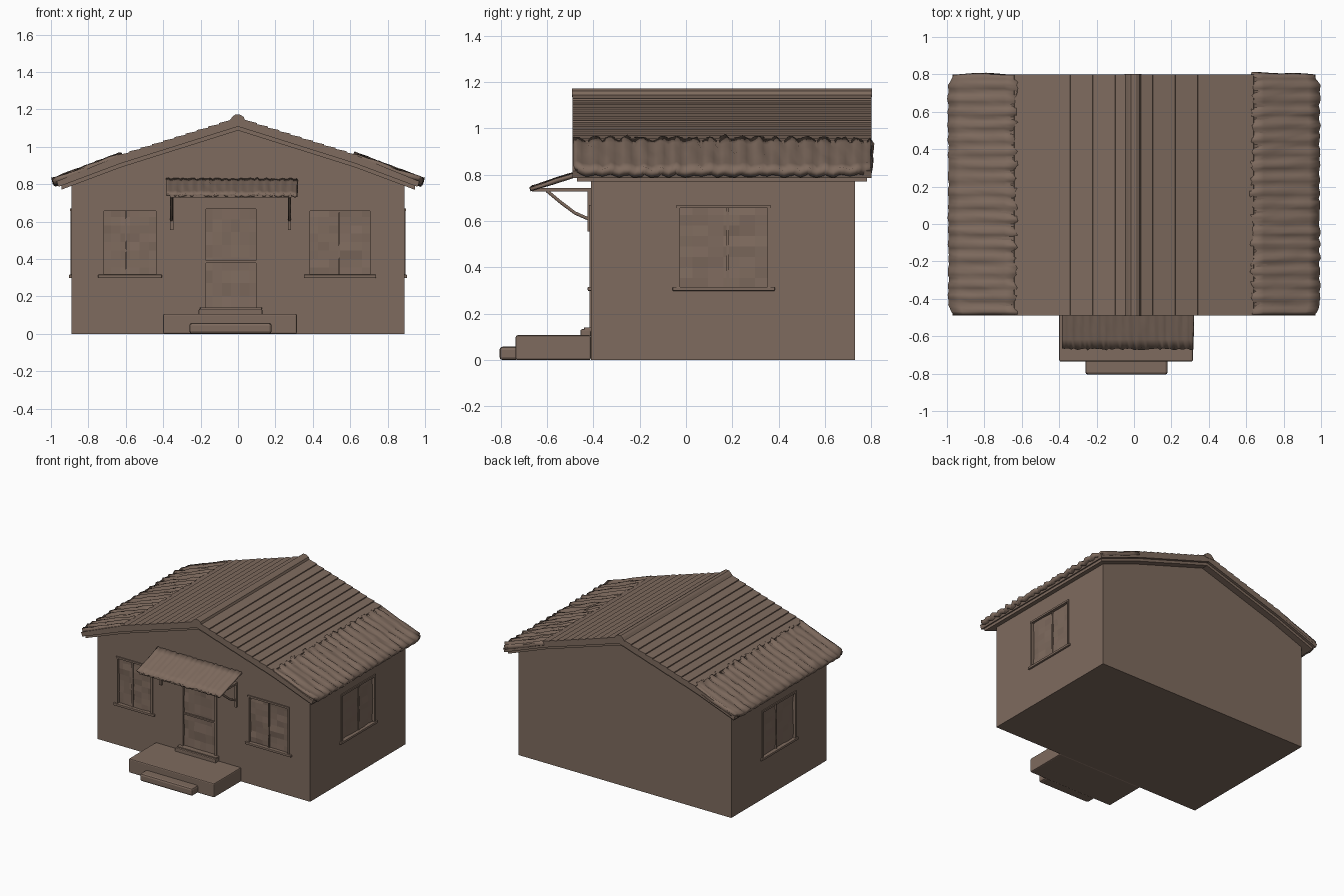
import bpy, bmesh, math, random
from mathutils import Vector

random.seed(4)
old = bpy.data.objects.get("Cube")
if old:
    bpy.data.objects.remove(old, do_unlink=True)

# One clay brown for the whole house
CLAY = (0.21, 0.146, 0.112, 1)
clay = bpy.data.materials.new("clay_brown")
clay.use_nodes = True
clay.diffuse_color = CLAY
clay.node_tree.nodes["Principled BSDF"].inputs["Base Color"].default_value = CLAY

WALL_X, FRONT, BACK = 0.89, -0.41, 0.73
ROOF_FRONT, ROOF_BACK = -0.49, 0.80


def finish(name, bm):
    mesh = bpy.data.meshes.new(name)
    bm.to_mesh(mesh)
    bm.free()
    mesh.materials.append(clay)
    obj = bpy.data.objects.new(name, mesh)
    bpy.context.scene.collection.objects.link(obj)
    return obj


def prism(name, profile, y0, y1):
    """Extrude an x-z outline along y."""
    bm = bmesh.new()
    face = bm.faces.new([bm.verts.new((x, y0, z)) for x, z in profile])
    out = bmesh.ops.extrude_face_region(bm, geom=[face])["geom"]
    moved = [g for g in out if isinstance(g, bmesh.types.BMVert)]
    bmesh.ops.translate(bm, vec=(0, y1 - y0, 0), verts=moved)
    bmesh.ops.recalc_face_normals(bm, faces=bm.faces)
    return finish(name, bm)


def box(name, lo, hi, bevel=0):
    obj = prism(name, [(lo[0], lo[2]), (hi[0], lo[2]), (hi[0], hi[2]), (lo[0], hi[2])], lo[1], hi[1])
    if bevel:
        mod = obj.modifiers.new("Bevel", "BEVEL")
        mod.width, mod.segments = bevel, 2
    return obj


def sheet(name, point, nu, nv, thickness, up=Vector((0, 0, 1))):
    """Grid surface from a function of u, v in 0..1."""
    bm = bmesh.new()
    grid = [[bm.verts.new(point(i / nu, j / nv)) for j in range(nv + 1)] for i in range(nu + 1)]
    for i in range(nu):
        for j in range(nv):
            bm.faces.new((grid[i][j], grid[i + 1][j], grid[i + 1][j + 1], grid[i][j + 1]))
    bm.normal_update()
    if sum(f.normal.dot(up) for f in bm.faces) < 0:
        bmesh.ops.reverse_faces(bm, faces=bm.faces)
    obj = finish(name, bm)
    if thickness:
        mod = obj.modifiers.new("Solidify", "SOLIDIFY")
        mod.thickness, mod.offset = thickness, -1
    return obj


def roof_z(x):
    x = abs(x)
    return 1.153 - 0.315 * x - 0.06 * max(0, x - 0.63)


# Walls with gables
walls = prism("walls", [(-WALL_X, 0), (WALL_X, 0), (WALL_X, 0.82), (0, 1.115), (-WALL_X, 0.82)], FRONT, BACK)


def recess(lo, hi):
    cutter = box("recess_cutter", lo, hi)
    cutter.hide_render = True
    mod = walls.modifiers.new("Recess", "BOOLEAN")
    mod.operation, mod.solver, mod.object = "DIFFERENCE", "EXACT", cutter
    cutter.hide_viewport = True


def opening(name, wall, a0, a1, z0, z1, sill, rail=None, mullion=None):
    """Framed opening; wall is 'front', 'left' or 'right', a runs along it."""
    def at(a, out, z):
        if wall == "front":
            return (a, FRONT - out, z)
        return ((WALL_X + out) * (1 if wall == "left" else -1), a, z)

    def bar(part, a, b, c, d, inner, outer, bevel=0):
        p, q = at(a, inner, c), at(b, outer, d)
        return box(name + "_" + part, [min(s) for s in zip(p, q)], [max(s) for s in zip(p, q)], bevel)

    p, q = at(a0, -0.025, z0), at(a1, 0.05, z1)
    recess([min(s) for s in zip(p, q)], [max(s) for s in zip(p, q)])

    # Wavy pane set back in the opening
    def pane(u, v):
        return at(a0 + u * (a1 - a0), -0.012 + random.uniform(-0.005, 0.005), z0 + v * (z1 - z0))
    normal = Vector(at(0, 1, 0)) - Vector(at(0, 0, 0))
    sheet(name + "_pane", pane, 6, 8, 0, normal)
    w = 0.014
    bar("jamb_a", a0, a0 + w, z0, z1, -0.02, 0.006)
    bar("jamb_b", a1 - w, a1, z0, z1, -0.02, 0.006)
    bar("head", a0, a1, z1 - w, z1, -0.02, 0.008)
    bar("sill", a0 - 0.018, a1 + 0.018, z0 - 0.012, z0 + 0.006, -0.02, sill, 0.004)
    if rail:
        bar("rail", a0, a1, rail - 0.006, rail + 0.006, -0.02, 0.0)
    if mullion:
        bar("mullion", mullion - 0.005, mullion + 0.005, z0, z1, -0.02, -0.004)


opening("front_window_right", "front", -0.73, -0.425, 0.31, 0.67, 0.014, mullion=-0.6)
opening("front_window_left", "front", 0.37, 0.72, 0.31, 0.67, 0.014, mullion=0.54)
opening("side_window_left", "left", -0.04, 0.365, 0.31, 0.67, 0.014, mullion=0.18)
opening("side_window_right", "right", -0.04, 0.365, 0.31, 0.67, 0.014, mullion=0.18)
opening("door", "front", -0.185, 0.11, 0.135, 0.68, 0.03, rail=0.385)

# Roof: shingle courses above, soffit board below, lumpy tiles along the eaves
COURSES = 10
for side, s in (("left", 1), ("right", -1)):
    top = [(0, roof_z(0))]
    for i in range(COURSES):
        x = 0.04 + 0.6 * (i + 1) / COURSES
        top += [(x, roof_z(x) + 0.006), (x + 0.001, roof_z(x) - 0.001)]
    top += [(0.97, roof_z(0.97) - 0.012)]
    under = [(x, roof_z(x) - 0.045) for x in (0.96, 0.63, 0)]
    prism("roof_slab_" + side, [(s * x, z) for x, z in top + under], ROOF_FRONT, ROOF_BACK)
    board = [(x, roof_z(x) - 0.035) for x in (0, 0.63, 0.945)] + [(x, roof_z(x) - 0.066) for x in (0.945, 0.63, 0)]
    prism("soffit_board_" + side, [(s * x, z) for x, z in board], ROOF_FRONT + 0.02, ROOF_BACK - 0.02)

    def eave(u, v):
        corner = max(0, abs(v - 0.5) - 0.46) * u
        ripple = 0.006 * math.sin(v * 18 * math.tau) + random.uniform(-0.007, 0.007)
        inner = 0 if 0 < u else random.uniform(-0.015, 0.01)
        x = 0.635 + inner + 0.358 * u - corner * 0.7 + ripple * 0.5 * u
        z = roof_z(x) + 0.006 + ripple * (1 if 0 < v < 1 else 0.3)
        return (s * x, ROOF_FRONT + 0.005 + v * (ROOF_BACK - ROOF_FRONT - 0.01), z)
    tiles = sheet("eave_tiles_" + side, eave, 6, 72, 0.032)
    tiles.data.shade_smooth()

# Ridge cap
cap = [(-0.05, 1.135), (0.04, 1.135), (0.03, 1.16), (0.01, 1.172), (-0.015, 1.172), (-0.03, 1.16)]
prism("ridge_cap", cap, ROOF_FRONT - 0.002, ROOF_BACK + 0.002)


# Awning with a ragged front edge
def awning(u, v):
    edge = random.uniform(-0.006, 0.006)
    y = FRONT + 0.005 - 0.265 * v + (edge if v == 1 else 0)
    return (-0.385 + 0.7 * u, y, 0.832 - 0.085 * v + edge * 0.7 + 0.003 * math.sin(u * 16 * math.tau))


sheet("awning_sheet", awning, 56, 5, 0.014).data.shade_smooth()
box("awning_front_rail", (-0.35, -0.665, 0.73), (0.285, -0.648, 0.745))


def rod(name, points, radius):
    curve = bpy.data.curves.new(name, "CURVE")
    curve.dimensions = "3D"
    curve.bevel_depth, curve.bevel_resolution, curve.use_fill_caps = radius, 1, True
    spline = curve.splines.new("POLY")
    spline.points.add(len(points) - 1)
    for p, co in zip(spline.points, points):
        p.co = (*co, 1)
    curve.materials.append(clay)
    bpy.context.scene.collection.objects.link(bpy.data.objects.new(name, curve))


# Awning brackets
for side, x in (("right", -0.355), ("left", 0.275)):
    box("bracket_arm_" + side, (x - 0.009, -0.665, 0.728), (x + 0.009, FRONT, 0.742))
    box("bracket_post_" + side, (x - 0.009, FRONT - 0.014, 0.555), (x + 0.009, FRONT, 0.742))
    rod("bracket_strut_" + side,
        [(x, -0.6, 0.73), (x, -0.54, 0.68), (x, -0.48, 0.635), (x, -0.44, 0.617), (x, FRONT, 0.605)], 0.008)

# Porch, threshold and lower step
box("porch", (-0.4, -0.735, 0), (0.315, FRONT, 0.107), 0.008)
box("threshold", (-0.21, -0.455, 0.1), (0.13, FRONT, 0.133), 0.006)
box("lower_step", (-0.26, -0.805, 0), (0.18, -0.72, 0.058), 0.014)
